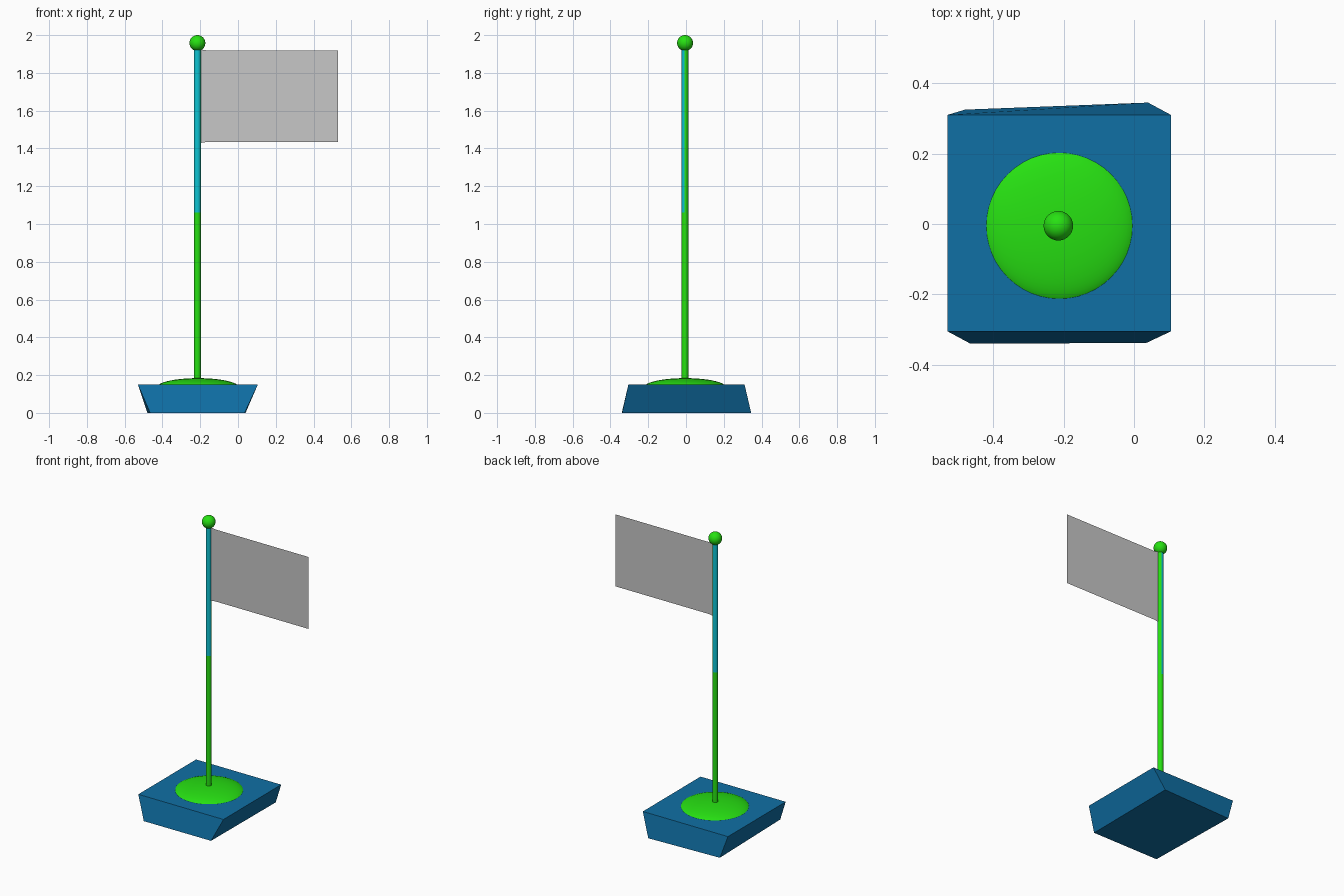
import bpy, bmesh, math
from mathutils import Matrix, Vector

if "Cube" in bpy.data.objects:
    bpy.data.objects.remove(bpy.data.objects["Cube"], do_unlink=True)

AXIS = Vector((-0.215, -0.005, 0))
BASE_TOP = 0.15


def material(name, rgb):
    mat = bpy.data.materials.new(name)
    mat.use_nodes = True
    mat.diffuse_color = (*rgb, 1)
    mat.node_tree.nodes["Principled BSDF"].inputs["Base Color"].default_value = (*rgb, 1)
    return mat


def finish(name, bm, mats, smooth=False):
    mesh = bpy.data.meshes.new(name)
    bm.to_mesh(mesh)
    bm.free()
    for mat in mats:
        mesh.materials.append(mat)
    obj = bpy.data.objects.new(name, mesh)
    bpy.context.collection.objects.link(obj)
    if smooth:
        bpy.ops.object.select_all(action="DESELECT")
        obj.select_set(True)
        bpy.context.view_layer.objects.active = obj
        bpy.ops.object.shade_smooth_by_angle(angle=math.radians(40))
    return obj


green = material("bright green", (0.02, 0.75, 0.006))
blue = material("deep blue", (0.005, 0.16, 0.376))
teal = material("teal", (0.004, 0.55, 0.65))
grey = material("flag grey", (0.57, 0.57, 0.57))

# Slightly skewed plinth, lofted between its bottom and top outlines
bm = bmesh.new()
bottom = [(-0.465, -0.34), (0.035, -0.338), (0.04, 0.345), (-0.48, 0.325)]
top = [(-0.53, -0.305), (0.105, -0.305), (0.105, 0.31), (-0.53, 0.31)]
low = [bm.verts.new((x, y, 0)) for x, y in bottom]
high = [bm.verts.new((x, y, BASE_TOP)) for x, y in top]
bm.faces.new(low[::-1])
bm.faces.new(high)
for i in range(4):
    j = (i + 1) % 4
    bm.faces.new((low[i], low[j], high[j], high[i]))
finish("base", bm, [blue])

# Shallow dome: flattened sphere trimmed just under the plinth top
bm = bmesh.new()
place = Matrix.Translation(AXIS + Vector((0.003, 0, 0.135)))
bmesh.ops.create_uvsphere(bm, u_segments=48, v_segments=32, radius=1,
                          matrix=place @ Matrix.Diagonal((0.218, 0.218, 0.049, 1)))
bmesh.ops.bisect_plane(bm, geom=bm.verts[:] + bm.edges[:] + bm.faces[:],
                       plane_co=(0, 0, BASE_TOP - 0.005), plane_no=(0, 0, 1),
                       clear_inner=True)
finish("dome", bm, [green], smooth=True)


# Pole sections
def pole(name, z0, z1, mats, rule=None):
    bm = bmesh.new()
    bmesh.ops.create_cone(bm, cap_ends=True, segments=32, radius1=0.018,
                          radius2=0.018, depth=z1 - z0,
                          matrix=Matrix.Translation(AXIS + Vector((0, 0, (z0 + z1) / 2))))
    bm.normal_update()
    if rule:
        for f in bm.faces:
            f.material_index = rule(f.normal)
    finish(name, bm, mats, smooth=True)


def green_strip(n):
    return int(abs(n.z) < 0.5 and -10 < math.degrees(math.atan2(n.y, n.x)) < 65)


pole("lower_pole", BASE_TOP, 1.06, [green])
pole("upper_pole", 1.06, 1.94, [teal, green], green_strip)

# Ball on top of the pole
bm = bmesh.new()
bmesh.ops.create_uvsphere(bm, u_segments=32, v_segments=20, radius=0.042,
                          matrix=Matrix.Translation(AXIS + Vector((0, 0, 1.958))))
finish("finial_ball", bm, [green], smooth=True)

# Thin flag sheet, a touch taller where it meets the pole
bm = bmesh.new()
columns = [(-0.21, 1.428, 1.926), (-0.165, 1.434, 1.919), (0.53, 1.434, 1.919)]
pairs = [(bm.verts.new((x, AXIS.y, a)), bm.verts.new((x, AXIS.y, b))) for x, a, b in columns]
for (a, b), (c, d) in zip(pairs, pairs[1:]):
    bm.faces.new((a, c, d, b))
finish("flag", bm, [grey])
